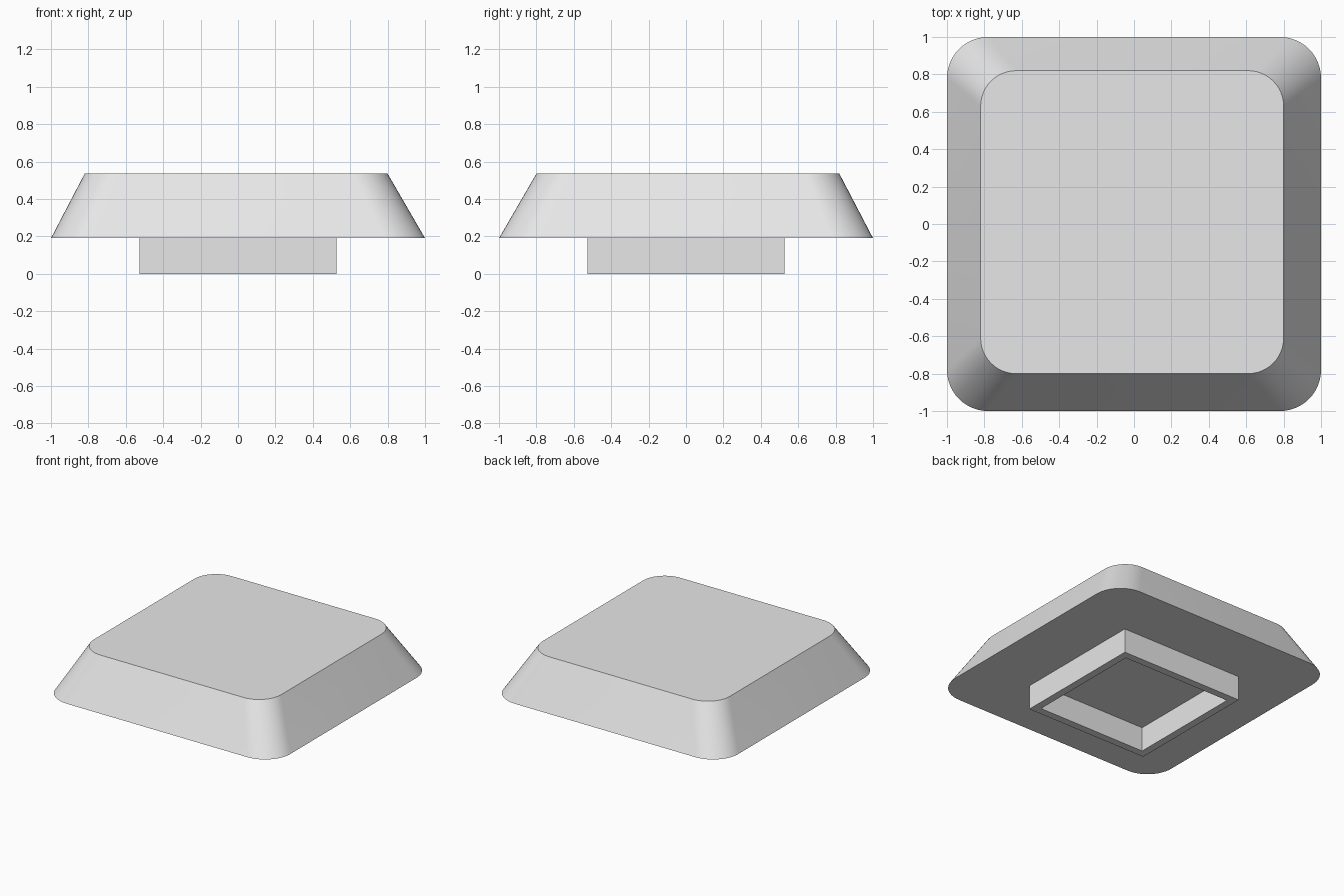
import bpy
import bmesh
from math import cos, sin, pi, radians

cube = bpy.data.objects.get("Cube")
if cube:
    bpy.data.objects.remove(cube, do_unlink=True)

grey = bpy.data.materials.new("light_grey")
grey.use_nodes = True
grey.diffuse_color = (0.8, 0.8, 0.8, 1)
grey.node_tree.nodes["Principled BSDF"].inputs["Base Color"].default_value = (0.8, 0.8, 0.8, 1)

CAP_BOTTOM, CAP_TOP = 0.19, 0.535
CORNER_STEPS = 12


def rounded_square(bm, half, radius, z, cx=0, cy=0):
    """Ring of vertices around a square with rounded corners."""
    ring = []
    for corner in range(4):
        a0 = corner * pi / 2
        sx = 1 if corner in (0, 3) else -1
        sy = 1 if corner < 2 else -1
        for i in range(CORNER_STEPS + 1):
            a = a0 + i / CORNER_STEPS * pi / 2
            ring.append(bm.verts.new((cx + sx * (half - radius) + radius * cos(a),
                                      cy + sy * (half - radius) + radius * sin(a), z)))
    return ring


def square(bm, half, z):
    return [bm.verts.new((x * half, y * half, z))
            for x, y in ((1, 1), (-1, 1), (-1, -1), (1, -1))]


def bridge(bm, a, b):
    for i in range(len(a)):
        j = (i + 1) % len(a)
        bm.faces.new((a[i], a[j], b[j], b[i]))


def finish(bm, name):
    bmesh.ops.recalc_face_normals(bm, faces=bm.faces)
    mesh = bpy.data.meshes.new(name)
    bm.to_mesh(mesh)
    bm.free()
    mesh.materials.append(grey)
    obj = bpy.data.objects.new(name, mesh)
    bpy.context.collection.objects.link(obj)
    return obj


# Tapered cap, its top face slightly off centre
bm = bmesh.new()
low = rounded_square(bm, 1.0, 0.22, CAP_BOTTOM)
high = rounded_square(bm, 0.81, 0.19, CAP_TOP, -0.01, 0.01)
bridge(bm, low, high)
bm.faces.new(high)
bm.faces.new(low[::-1])
cap = finish(bm, "tapered_cap")
bpy.ops.object.select_all(action="DESELECT")
cap.select_set(True)
bpy.context.view_layer.objects.active = cap
bpy.ops.object.shade_smooth_by_angle(angle=radians(30))

# Hollow square collar under the cap, open at the bottom
bm = bmesh.new()
rings = [square(bm, half, z) for half, z in
         ((0.527, CAP_BOTTOM), (0.527, 0), (0.468, 0), (0.468, CAP_BOTTOM))]
for a, b in zip(rings, rings[1:]):
    bridge(bm, a, b)
finish(bm, "square_collar")
